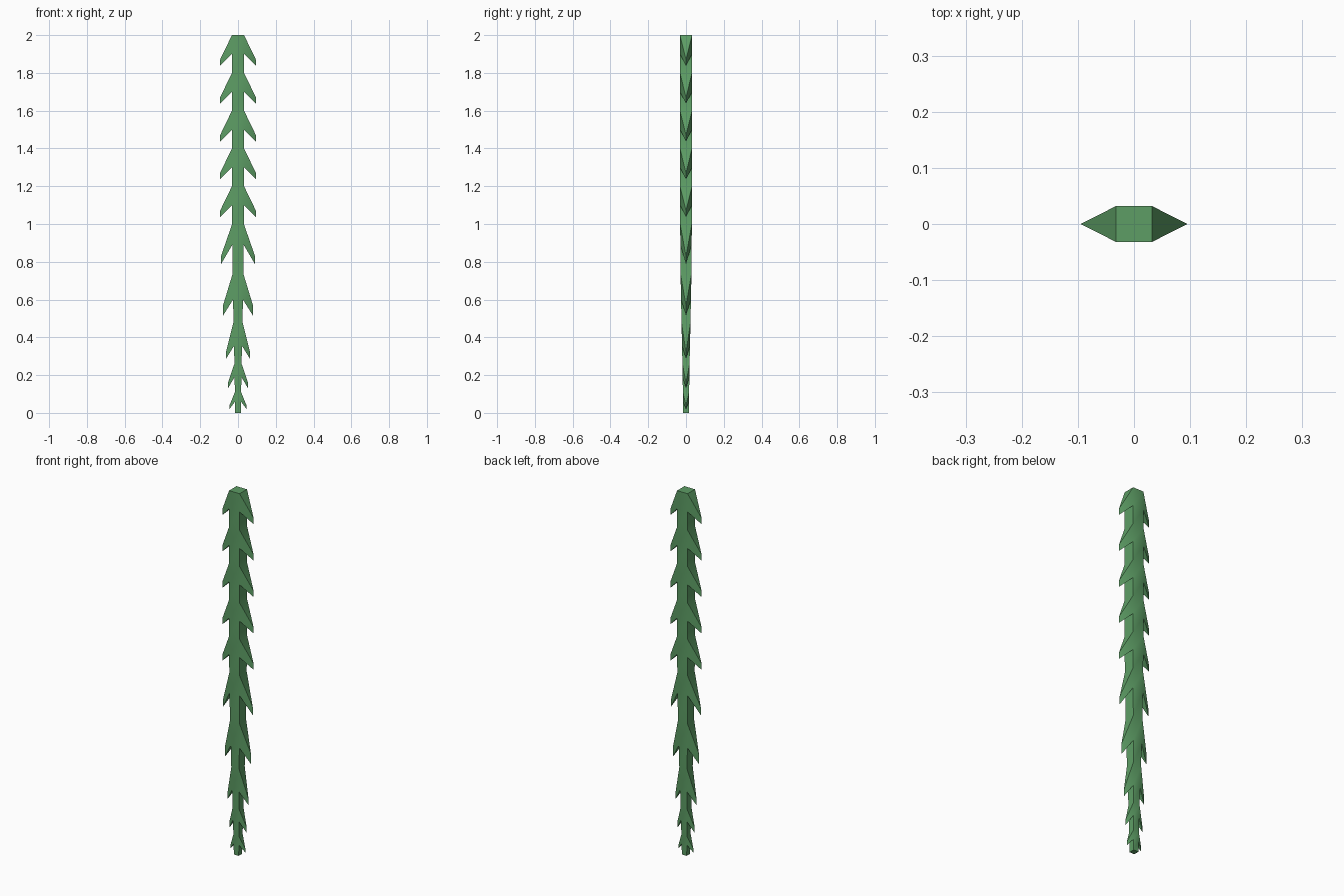
import bpy, bmesh, math

if "Cube" in bpy.data.objects:
    bpy.data.objects.remove(bpy.data.objects["Cube"])

# Barb tiers: (top z, root z, tip top z, tip bottom z, tip x, shaft half width at top, at root)
tiers = [
    (0.11, 0.06, 0.04, 0.02, 0.045, 0.0165, 0.0155),
    (0.26, 0.19, 0.16, 0.13, 0.053, 0.019, 0.018),
    (0.48, 0.355, 0.32, 0.285, 0.064, 0.024, 0.021),
    (0.735, 0.60, 0.57, 0.515, 0.079, 0.029, 0.026),
    (1.00, 0.89, 0.83, 0.787, 0.090, 0.031, 0.030),
]
for k in range(5):
    z = 1.2 + 0.2 * k
    tiers.append((z, z - 0.10, z - 0.13, z - 0.163, 0.095, 0.032, 0.032))

bm = bmesh.new()


def ring(z, r):
    """Square shaft section, counter-clockwise from front left."""
    return [bm.verts.new((x * r, y * r, z))
            for x, y in ((-1, -1), (1, -1), (1, 1), (-1, 1))]


def bridge(low, high, sides):
    for i in sides:
        j = (i + 1) % 4
        bm.faces.new((low[i], low[j], high[j], high[i]))


# Shaft foot
below = ring(0, 0.015)
bm.faces.new(below[::-1])

for top_z, root_z, tip_hi, tip_lo, tip_x, r_top, r_root in tiers:
    # Plain shaft up to the barb roots, then front and back only
    root, top = ring(root_z, r_root), ring(top_z, r_top)
    bridge(below, root, range(4))
    bridge(root, top, (0, 2))
    # Left and right barbs: wedges that sweep down to a short upright edge
    for i, side in ((1, 1), (3, -1)):
        j = (i + 1) % 4
        hi = bm.verts.new((side * tip_x, 0, tip_hi))
        lo = bm.verts.new((side * tip_x, 0, tip_lo))
        bm.faces.new((root[i], lo, hi, top[i]))
        bm.faces.new((lo, root[j], top[j], hi))
        bm.faces.new((top[i], hi, top[j]))
        bm.faces.new((root[j], lo, root[i]))
    below = top

# Flat shaft end
bm.faces.new(below)
bmesh.ops.recalc_face_normals(bm, faces=bm.faces)

mesh = bpy.data.meshes.new("barbed_shaft")
bm.to_mesh(mesh)
bm.free()
shaft = bpy.data.objects.new("barbed_shaft", mesh)
bpy.context.collection.objects.link(shaft)

# Green colour
green = bpy.data.materials.new("green")
green.diffuse_color = (0.11, 0.34, 0.13, 1)
green.use_nodes = True
green.node_tree.nodes["Principled BSDF"].inputs["Base Color"].default_value = green.diffuse_color
mesh.materials.append(green)

# Soft shading over the shallow edges
bpy.context.view_layer.objects.active = shaft
shaft.select_set(True)
bpy.ops.object.shade_smooth_by_angle(angle=math.radians(30))
